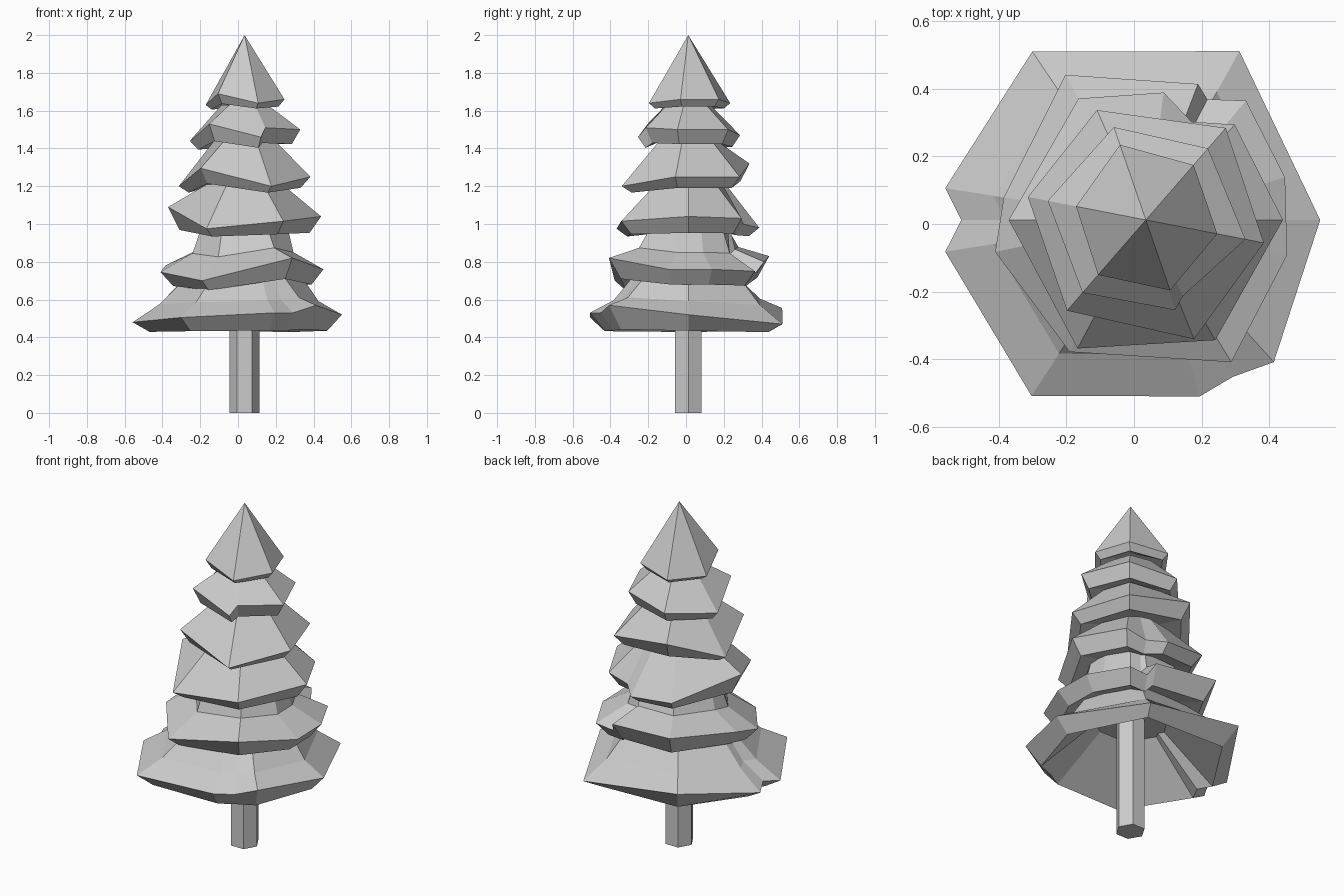
import bpy
import bmesh
from math import sin, cos, radians

if "Cube" in bpy.data.objects:
    bpy.data.objects.remove(bpy.data.objects["Cube"])

AXIS_X, AXIS_Y = 0.035, 0.012
HEXAGON = [60 * k for k in range(6)]

grey = bpy.data.materials.new("plain_grey")
grey.use_nodes = True
colour = (0.6, 0.6, 0.6, 1)
grey.diffuse_color = colour
grey.node_tree.nodes["Principled BSDF"].inputs["Base Color"].default_value = colour


def ring(bm, angles, radii, heights):
    """One loop of vertices around the tree axis."""
    return [bm.verts.new((AXIS_X + r * cos(radians(a)), AXIS_Y + r * sin(radians(a)), z))
            for a, r, z in zip(angles, radii, heights)]


def bridge(bm, lower, upper):
    """Join two loops with a band of faces."""
    for i in range(len(lower)):
        j = (i + 1) % len(lower)
        bm.faces.new((lower[i], lower[j], upper[j], upper[i]))


def finish(bm, name):
    bmesh.ops.recalc_face_normals(bm, faces=bm.faces)
    mesh = bpy.data.meshes.new(name)
    bm.to_mesh(mesh)
    bm.free()
    mesh.materials.append(grey)
    bpy.context.collection.objects.link(bpy.data.objects.new(name, mesh))


def branch_tier(name, angles, radii, heights, neck, drop=0.07, follow=0.5,
                shoulder=None, hollow=0.04, core=0.45, tuck=0.85):
    """Skirt of branches: hollow underside, slanted lip, optional shoulder, neck."""
    bm = bmesh.new()
    count = len(angles)
    mean = sum(heights) / count

    # The underside is more level than the lip, which may dip and rise
    base = [mean - drop + (z - mean) * follow for z in heights]
    roof = mean - drop + hollow
    inner = ring(bm, angles, [r * core for r in radii], [roof] * count)
    under = ring(bm, angles, [r * tuck for r in radii], base)
    lip = ring(bm, angles, radii, heights)
    loops = [inner, under, lip]
    if shoulder:
        scale, rise = shoulder
        loops.append(ring(bm, angles, [r * scale for r in radii],
                          [mean + rise + (z - mean) * 0.4 for z in heights]))
    neck_radius, neck_height = neck
    if neck_radius:
        loops.append(ring(bm, angles, [neck_radius] * count, [neck_height] * count))
        bm.faces.new(loops[-1])
    else:
        tip = bm.verts.new((AXIS_X, AXIS_Y, neck_height))
        for i in range(count):
            bm.faces.new((lip[i], lip[(i + 1) % count], tip))
    for lower, upper in zip(loops, loops[1:]):
        bridge(bm, lower, upper)
    bm.faces.new(inner[::-1])
    finish(bm, name)


# Trunk
bm = bmesh.new()
foot = ring(bm, HEXAGON, [0.08] * 6, [0] * 6)
head = ring(bm, HEXAGON, [0.08] * 6, [0.72] * 6)
bridge(bm, foot, head)
bm.faces.new(foot[::-1])
bm.faces.new(head)
finish(bm, "trunk")

# Lowest branches, wide with a notch on the right side
branch_tier("bottom_branches",
            angles=(0, 61, 124, 171, 180, 189, 237, 287, 299, 312),
            radii=(.515, .57, .6, .6, .545, .6, .62, .545, .53, .565),
            heights=(.52, .47, .555, .48, .5, .48, .505, .53, .53, .57),
            neck=(.29, .74), shoulder=(.76, .075), drop=.08, follow=.15,
            hollow=.24, core=.35)

# Second branches, ragged and tilted
branch_tier("second_branches",
            angles=(-14, 17, 50, 63, 69, 119, 171, 192, 240, 301),
            radii=(.43, .43, .46, .4, .43, .49, .425, .455, .45, .49),
            heights=(.76, .76, .75, .74, .8, .83, .78, .745, .7, .82),
            neck=(.235, .98), shoulder=(.62, .085), drop=.085, hollow=.06)

# Middle branches, split at the back
branch_tier("third_branches",
            angles=(0, 47, 65, 82, 119, 180, 242, 300),
            radii=(.405, .385, .32, .38, .41, .405, .43, .41),
            heights=(1.04, 1.03, 1, .98, 1, 1.09, .975, 1.015),
            neck=(.2, 1.21), follow=.3)

# Upper branches, turned against the trunk
branch_tier("fourth_branches",
            angles=(-11, 49, 114, 169, 229, 292),
            radii=(.355, .36, .355, .355, .355, .38),
            heights=(1.25, 1.25, 1.32, 1.2, 1.295, 1.2),
            neck=(.165, 1.44), drop=.06)
branch_tier("fifth_branches",
            angles=(-11, 49, 109, 169, 229, 288, 296),
            radii=(.3, .28, .29, .295, .285, .28, .25),
            heights=(1.5, 1.5, 1.47, 1.44, 1.53, 1.46, 1.51),
            neck=(.125, 1.63))

# Pointed crown
branch_tier("crown", angles=[a - 11 for a in HEXAGON],
            radii=(.215, .215, .235, .21, .215, .22),
            heights=(1.66, 1.66, 1.64, 1.63, 1.69, 1.64),
            neck=(0, 2), drop=.035)
